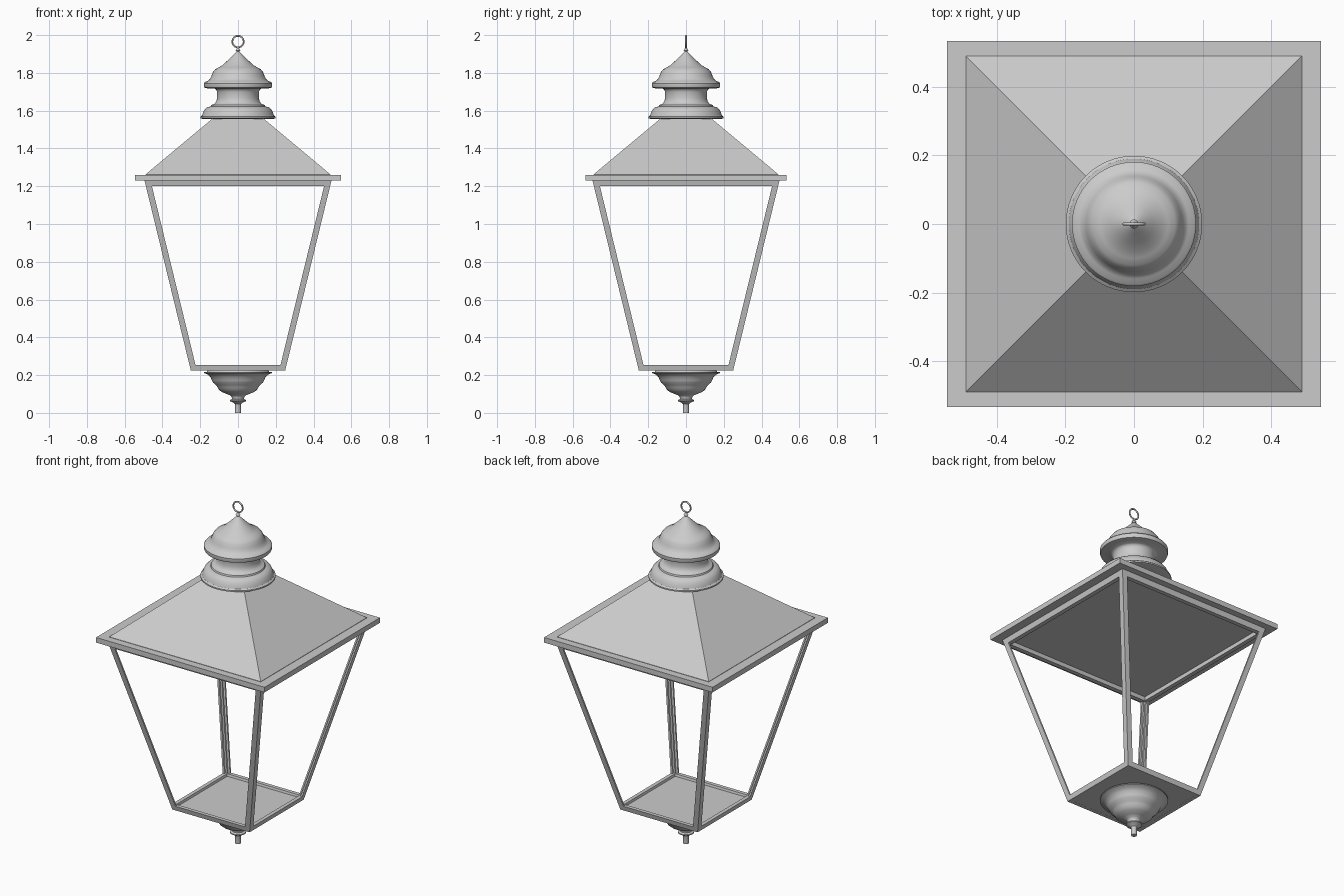
import bpy, bmesh, math
from mathutils import Vector

if "Cube" in bpy.data.objects:
    bpy.data.objects.remove(bpy.data.objects["Cube"])

def make(name, verts, faces, smooth=False):
    me = bpy.data.meshes.new(name)
    me.from_pydata(verts, [], faces)
    bm = bmesh.new()
    bm.from_mesh(me)
    bmesh.ops.recalc_face_normals(bm, faces=bm.faces)
    bm.to_mesh(me)
    bm.free()
    ob = bpy.data.objects.new(name, me)
    bpy.context.collection.objects.link(ob)
    if smooth:
        bpy.context.view_layer.objects.active = ob
        ob.select_set(True)
        bpy.ops.object.shade_smooth_by_angle(angle=math.radians(35))
        ob.select_set(False)
    return ob

def loft(name, rings, closed=False, smooth=False):
    """Skin a list of equal vertex rings; closed joins last ring to first."""
    n, m = len(rings[0]), len(rings)
    faces = []
    for k in range(m if closed else m - 1):
        a, b = k * n, ((k + 1) % m) * n
        faces += [(a + i, a + (i + 1) % n, b + (i + 1) % n, b + i) for i in range(n)]
    if not closed:
        faces += [tuple(range(n)), tuple(range((m - 1) * n, m * n))]
    return make(name, [v for r in rings for v in r], faces, smooth)

def rect(hx, hy, z):
    return [(-hx, -hy, z), (hx, -hy, z), (hx, hy, z), (-hx, hy, z)]

def lathe(name, profile, n=64):
    rings = [[(r * math.cos(2 * math.pi * i / n), r * math.sin(2 * math.pi * i / n), z)
              for i in range(n)] for r, z in profile]
    return loft(name, rings, smooth=True)

def half(z):
    """Half width of the tapered body at height z."""
    return 0.25 + (z - 0.225) * 0.245 / 1.005

def frame(name, z0, z1, w):
    a, b = half(z0), half(z1)
    loft(name, [rect(a, a, z0), rect(b, b, z1), rect(b - w, b - w, z1),
                rect(a - w, a - w, z0)], closed=True)

# Roof: brim plate and hipped pyramid
loft("roof_brim", [rect(.545, .533, 1.23), rect(.545, .533, 1.26)])
loft("roof", [rect(.49, .49, 1.255), rect(.49, .49, 1.262), rect(.115, .115, 1.575)])

# Frames and floor plate
frame("upper_frame", 1.2, 1.232, .025)
frame("lower_frame", .225, .253, .022)
loft("floor_plate", [rect(.24, .24, .2255), rect(.24, .24, .24)])

# Corner glazing bars with a stepped section
sec = [(0, 0), (.032, 0), (.032, .01), (.02, .01), (.02, .02), (.01, .02), (.01, .032), (0, .032)]
for sx, sy, label in [(-1, -1, "front_left"), (1, -1, "front_right"),
                      (1, 1, "back_right"), (-1, 1, "back_left")]:
    loft("bar_" + label, [[(sx * (half(z) - u), sy * (half(z) - v), z) for u, v in sec]
                          for z in (.24, 1.215)])

# Lower turned drop
lathe("bottom_drop", [
    (.16, .226), (.165, .217), (.18, .217), (.18, .211), (.16, .203), (.146, .19),
    (.138, .172), (.132, .16), (.117, .148), (.108, .135), (.1, .122), (.085, .11),
    (.06, .1), (.04, .092), (.032, .08), (.032, .074), (.042, .068), (.042, .062),
    (.025, .054), (.017, .048), (.015, .04), (.015, 0)])

# Chimney base, neck, cap and spike
lathe("chimney", [
    (.12, 1.56), (.19, 1.557), (.199, 1.56), (.199, 1.568), (.19, 1.575), (.186, 1.588),
    (.178, 1.605), (.165, 1.618), (.145, 1.622), (.142, 1.63), (.125, 1.636), (.115, 1.648),
    (.111, 1.665), (.111, 1.7), (.116, 1.712), (.125, 1.718), (.16, 1.718), (.178, 1.722),
    (.181, 1.73), (.181, 1.745), (.175, 1.752), (.16, 1.757), (.148, 1.768), (.14, 1.785),
    (.132, 1.805), (.12, 1.82), (.1, 1.83), (.08, 1.842), (.055, 1.866), (.03, 1.89),
    (.012, 1.908), (.007, 1.912), (.013, 1.919), (.007, 1.927), (.004, 1.938)])

# Hanging ring
bpy.ops.mesh.primitive_torus_add(major_radius=.03, minor_radius=.0045, major_segments=40,
                                 minor_segments=10, location=(0, 0, 1.9655),
                                 rotation=(math.pi / 2, 0, 0))
bpy.context.object.name = "hanging_ring"
bpy.ops.object.shade_smooth()
